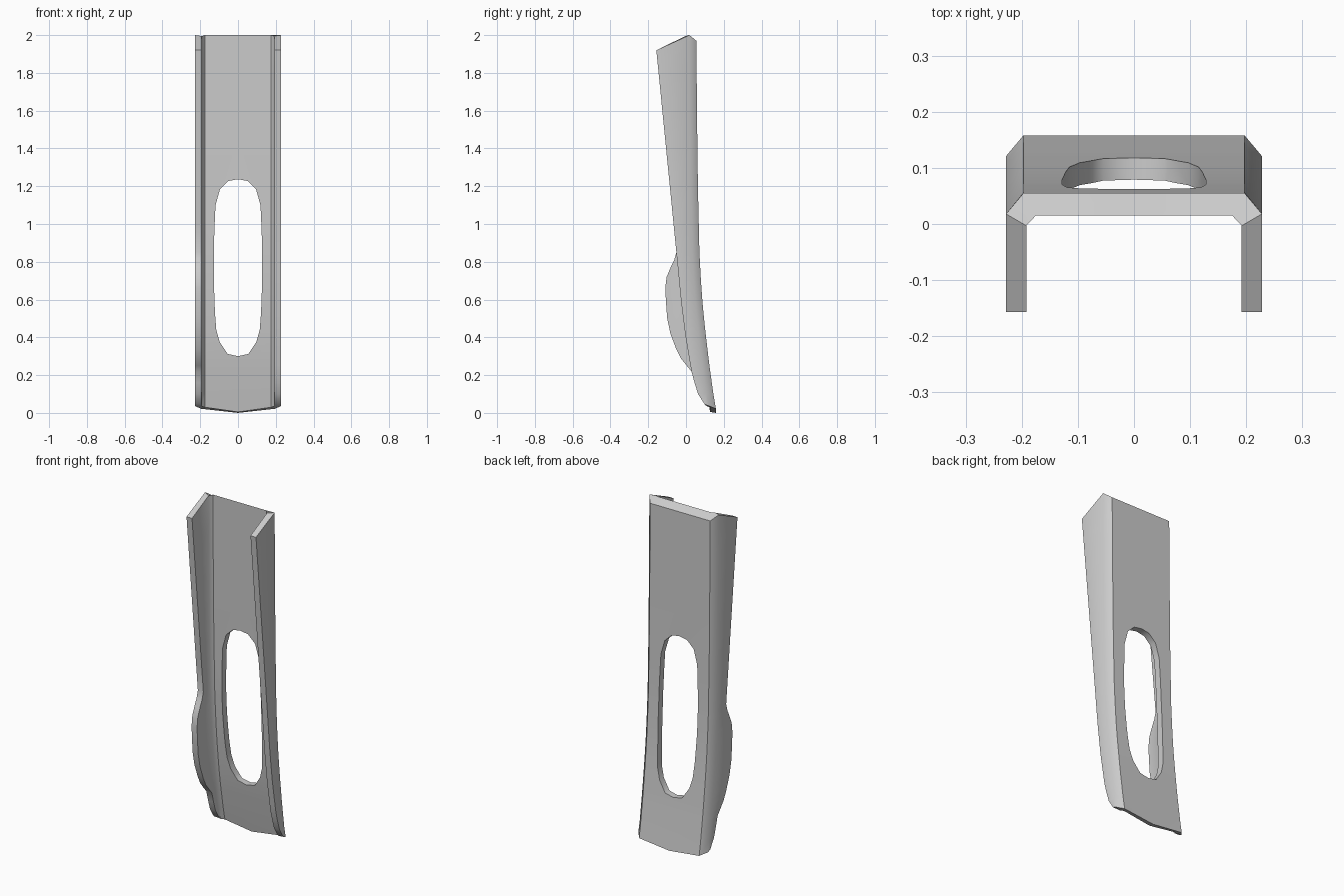
import bpy, bmesh

if "Cube" in bpy.data.objects:
    bpy.data.objects.remove(bpy.data.objects["Cube"])


def lerp(table, z):
    for (z0, a), (z1, b) in zip(table, table[1:]):
        if z <= z1:
            return a + (b - a) * (z - z0) / (z1 - z0)
    return table[-1][1]


# side-view profiles as (z, y): back face and flange front edges
BACK = [(0.02, .158), (0.1, .145), (0.25, .124), (0.4, .106), (0.55, .090),
        (0.7, .079), (0.85, .071), (1.2, .063), (1.6, .058), (2, .055)]
FRONT = [(0.045, .088), (0.1, .064), (0.16, .045), (0.22, .029), (0.4, -.002),
         (0.6, -.027), (0.85, -.051), (1.92, -.157)]
BULGE = [(0.22, 0), (0.25, .02), (0.29, .045), (0.34, .061), (0.42, .078), (0.5, .085),
         (0.58, .081), (0.66, .077), (0.72, .064), (0.77, .038), (0.81, .015), (0.85, 0)]
LEVELS = [0.1, 0.16] + [b[0] for b in BULGE] + [1.0, 1.2, 1.4, 1.6, 1.8]


def half_section(z, end, side):
    yb = lerp(BACK, z)
    yf = lerp(FRONT, z)
    if side < 0 and 0.22 < z < 0.85:
        yf -= lerp(BULGE, z)
    t = min(0.04, 0.03 + 0.03 * z)
    if end == "bottom":
        zs = [.045, .045, .037, .022, .030, .036]
        zc = (0.0, .005)
    elif end == "top":
        zs = [1.92, 1.92, 2.0, 1.97, 2.0, 1.995]
        zc = (1.97, 2.0)
    else:
        zs, zc = [z] * 6, (z, z)
    xy = [(.192, yf), (.228, yf), (.228, yb - .037), (.197, yb),
          (.175, yb - t), (.192, yb - t - .018)]
    pts = [(side * x, y, h) for (x, y), h in zip(xy, zs)]
    return pts, (0, yb, zc[0]), (0, yb - t, zc[1])


def ring(z, end=None):
    r, outer, inner = half_section(z, end, 1)
    l, _, _ = half_section(z, end, -1)
    return [r[0], r[1], r[2], r[3], outer, l[3], l[2], l[1], l[0], l[5], l[4], inner, r[4], r[5]]


def make_object(name, bm):
    bmesh.ops.recalc_face_normals(bm, faces=bm.faces)
    me = bpy.data.meshes.new(name)
    bm.to_mesh(me)
    bm.free()
    ob = bpy.data.objects.new(name, me)
    bpy.context.collection.objects.link(ob)
    return ob


# curved channel lofted through the sections
bm = bmesh.new()
sections = [ring(0.02, "bottom")] + [ring(z) for z in LEVELS] + [ring(2, "top")]
rows = [[bm.verts.new(p) for p in s] for s in sections]
n = len(rows[0])
for a, b in zip(rows, rows[1:]):
    for i in range(n):
        j = (i + 1) % n
        bm.faces.new((a[i], a[j], b[j], b[i]))
# end caps as a strip of quads around the U
for row in (rows[0], rows[-1]):
    for q in ((0, 1, 2, 13), (2, 3, 12, 13), (3, 4, 11, 12),
              (4, 5, 10, 11), (5, 6, 9, 10), (6, 7, 8, 9)):
        bm.faces.new([row[i] for i in q])
channel = make_object("channel_body", bm)

# rounded slot cutter
half = [(0, 1.237), (.05, 1.228), (.095, 1.185), (.119, 1.10), (.124, 0.99), (.128, .87),
        (.128, .70), (.122, .53), (.115, .44), (.097, .375), (.055, .312), (0, .30)]
outline = half + [(-x, z) for x, z in half[-2:0:-1]]
bm = bmesh.new()
face = bm.faces.new([bm.verts.new((x, -.4, z)) for x, z in outline])
ext = bmesh.ops.extrude_face_region(bm, geom=[face])
bmesh.ops.translate(bm, vec=(0, .8, 0),
                    verts=[v for v in ext["geom"] if isinstance(v, bmesh.types.BMVert)])
cutter = make_object("slot_cutter", bm)
cutter.hide_render = True

# cut the slot and shade
mod = channel.modifiers.new("slot", "BOOLEAN")
mod.operation = "DIFFERENCE"
mod.solver = "EXACT"
mod.object = cutter
bpy.context.view_layer.objects.active = channel
channel.select_set(True)
bpy.ops.object.modifier_apply(modifier="slot")
bpy.data.objects.remove(cutter)
bpy.ops.object.shade_smooth_by_angle(angle=0.78)
